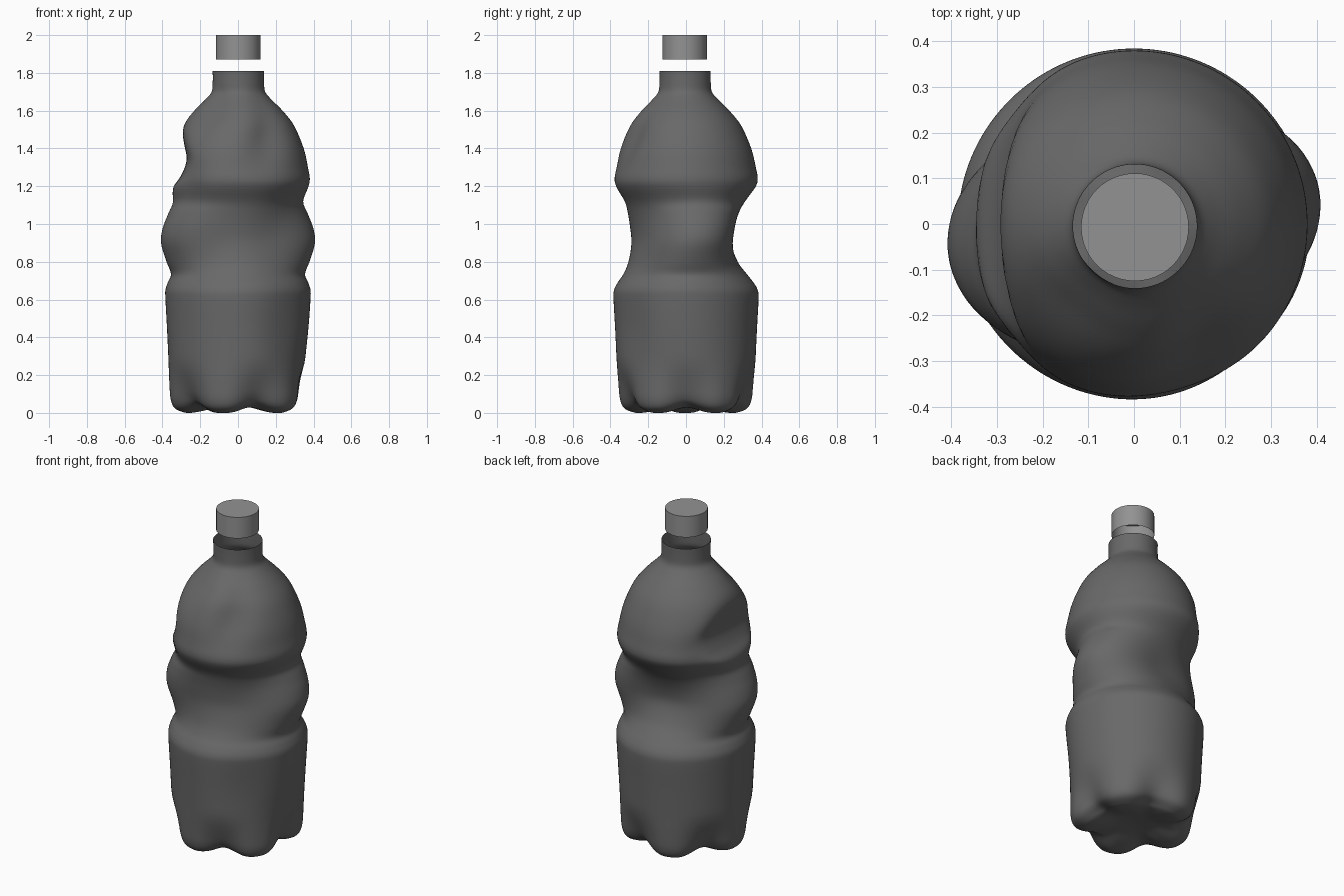
import bpy, bmesh
from math import sin, cos, pi, exp, log, radians

if "Cube" in bpy.data.objects:
    bpy.data.objects.remove(bpy.data.objects["Cube"])

CX, CY = 0.002, -0.005   # neck axis
SEG = 144

# Silhouette from rim to bottom centre: z, mean radius, amount of oval squeeze
PROFILE = [
    (1.81, .136, 0), (1.75, .136, 0), (1.70, .142, 0), (1.66, .174, 0), (1.60, .234, 0),
    (1.52, .296, 0), (1.40, .347, 0), (1.30, .370, 0), (1.24, .380, 0), (1.195, .370, .003),
    (1.12, .331, .017), (1.06, .325, .044), (0.98, .325, .070), (0.90, .325, .076),
    (0.80, .328, .045), (0.735, .339, .014), (0.69, .365, .006), (0.65, .382, .002),
    (0.60, .384, 0), (0.45, .376, 0), (0.30, .369, 0), (0.15, .363, 0), (0.07, .356, 0),
    (0.025, .335, 0), (0.004, .29, 0), (0.0, .25, 0), (0.012, .18, 0), (0.032, .10, 0), (0.04, .008, 0)]

# How far the flattened left shoulder reaches at each height
FLAT = [(2, .6), (1.75, .5), (1.62, .32), (1.5, .302), (1.42, .286), (1.34, .272),
        (1.26, .300), (1.2, .342), (1.12, .39), (1.02, .6), (-1, .6)]


def catmull(pts, steps):
    out = []
    for i in range(len(pts) - 1):
        p = [pts[max(0, min(len(pts) - 1, i + k))] for k in (-1, 0, 1, 2)]
        for s in range(steps):
            t = s / steps
            out.append([.5 * (2*b + (c-a)*t + (2*a-5*b+4*c-d)*t*t + (3*b-a-3*c+d)*t**3)
                        for a, b, c, d in zip(*p)])
    return out + [list(pts[-1])]


def lerp_table(table, z):
    for (z1, v1), (z0, v0) in zip(table, table[1:]):
        if z0 <= z <= z1:
            return v0 + (v1 - v0) * (z - z0) / (z1 - z0)
    return table[-1][1]


def smooth(lo, hi, v):
    t = max(0, min(1, (v - lo) / (hi - lo)))
    return t * t * (3 - 2 * t)


def dent(th, z, th0, z0, w_th, w_z, slant=0):
    d = (th - radians(th0) + pi) % (2 * pi) - pi
    dz = z - z0 - slant * d
    return exp(-(d / w_th) ** 2 - (dz / w_z) ** 2)


def surface(th, z, r, squeeze):
    # twisted oval waist
    phi = radians(10 + 50 * (z - .9))
    k = squeeze / .076
    r += squeeze * (cos(2 * (th - phi)) + .13 * cos(4 * (th - phi))) - .026 * k * sin(th) ** 3
    # crumples on the shoulder and lower body
    r -= .036 * dent(th, z, -62, 1.44, .36, .14, .15)
    r -= .026 * dent(th, z, 232, 1.58, .5, .10)
    r -= .022 * dent(th, z, 140, 1.26, .35, .12)
    r -= .018 * dent(th, z, 222, 1.24, .3, .10)
    r -= .017 * dent(th, z, -12, .2, .6, .2) * smooth(0, .15, r)
    r -= .015 * dent(th, z, -50, .45, .4, .25) * smooth(0, .15, r)
    # five feet
    valley = (.5 - .5 * cos(5 * (th - radians(-107)))) ** 1.4
    low = 1 - smooth(.03, .30, z)
    r -= .055 * valley * low * smooth(.12, .30, r)
    z += .035 * valley * smooth(.08, .25, r) * (1 - smooth(.0, .14, z))
    x, y = r * cos(th), r * sin(th)
    # flattened left shoulder
    if x < 0:
        lim = lerp_table(FLAT_FINE, z) - .35 * y * y
        q = .016
        m = min(-x, lim)
        x = -(m - q * log(exp((m + x) / q) + exp((m - lim) / q)))
    return x + CX * smooth(1.2, 1.7, z), y + CY * smooth(1.2, 1.7, z), z


def finish(bm, name, grey):
    bmesh.ops.recalc_face_normals(bm, faces=bm.faces)
    me = bpy.data.meshes.new(name)
    bm.to_mesh(me)
    bm.free()
    mat = bpy.data.materials.new(name + "_grey")
    mat.diffuse_color = (grey, grey, grey, 1)
    mat.use_nodes = True
    mat.node_tree.nodes["Principled BSDF"].inputs["Base Color"].default_value = mat.diffuse_color
    me.materials.append(mat)
    ob = bpy.data.objects.new(name, me)
    bpy.context.collection.objects.link(ob)
    bpy.ops.object.select_all(action='DESELECT')
    ob.select_set(True)
    bpy.context.view_layer.objects.active = ob
    bpy.ops.object.shade_smooth_by_angle(angle=radians(40))
    return ob


def skin(bm, rings):
    for a, b in zip(rings, rings[1:]):
        n = len(a)
        for i in range(n):
            j = (i + 1) % n
            bm.faces.new((a[i], a[j], b[j], b[i]))


FLAT_FINE = catmull(FLAT, 6)

# Bottle body: open shell
bm = bmesh.new()
rings = [[bm.verts.new(surface(2 * pi * i / SEG, *p)) for i in range(SEG)]
         for p in catmull(PROFILE, 4)]
skin(bm, rings)
bm.faces.new(rings[-1])
finish(bm, "bottle_body", .14)

# Cap floating above the neck, open underneath
bm = bmesh.new()
rings = [[bm.verts.new((CX + .118 * cos(2 * pi * i / 48), CY - .002 + .118 * sin(2 * pi * i / 48), z))
          for i in range(48)] for z in (1.872, 2.0)]
skin(bm, rings)
bm.faces.new(rings[-1])
finish(bm, "bottle_cap", .29)
